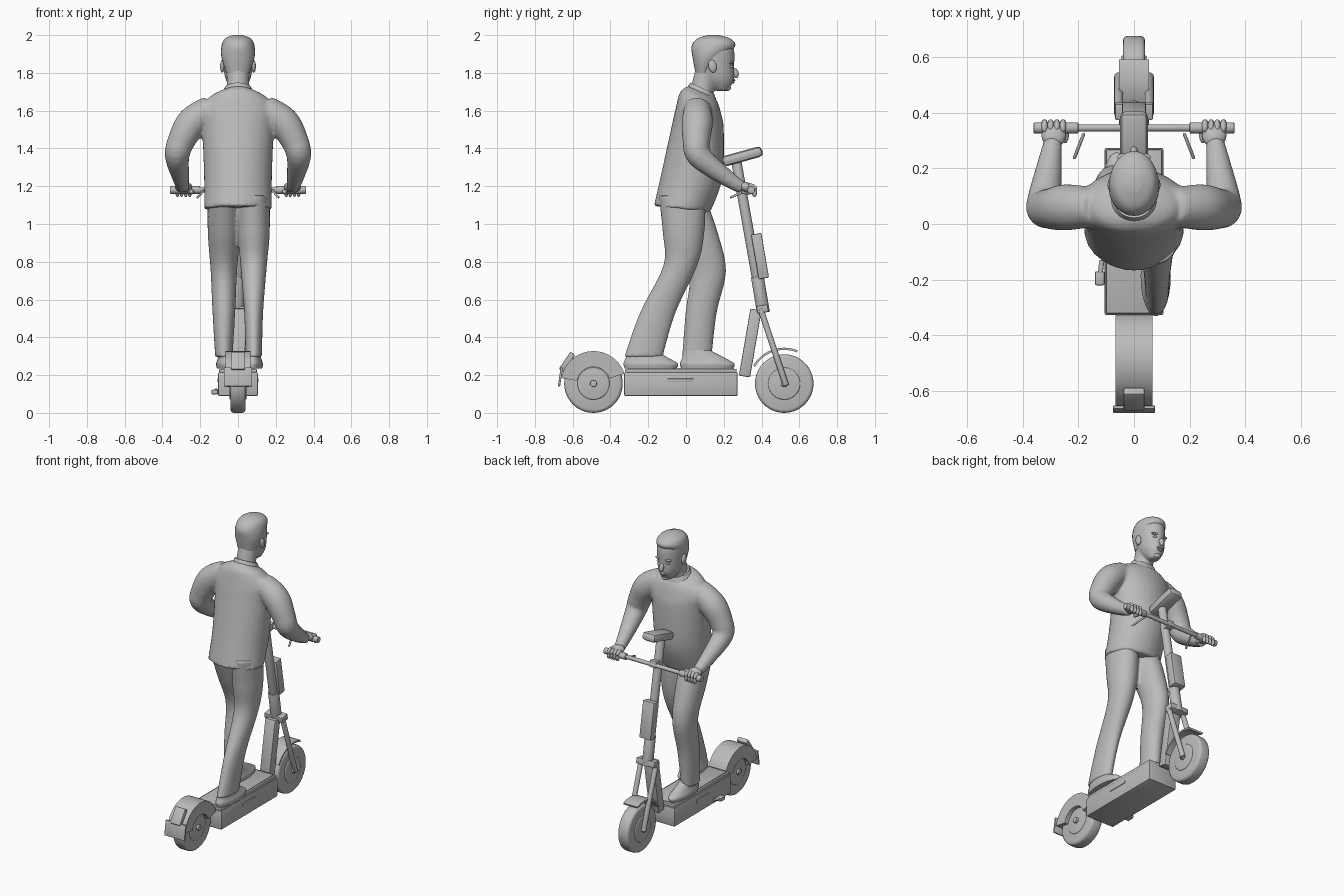
import bpy, bmesh
from math import pi, sin, cos, radians
from mathutils import Vector, Matrix

cube = bpy.data.objects.get("Cube")
if cube:
    bpy.data.objects.remove(cube)

tone = (.5, .5, .5, 1)
grey = bpy.data.materials.new("plain grey")
grey.use_nodes = True
grey.diffuse_color = tone
grey.node_tree.nodes["Principled BSDF"].inputs["Base Color"].default_value = tone


def finish(name, bm, sharp_angle=.6):
    """Turn a bmesh into a shaded object."""
    bmesh.ops.recalc_face_normals(bm, faces=bm.faces[:])
    mesh = bpy.data.meshes.new(name)
    bm.to_mesh(mesh)
    bm.free()
    mesh.materials.append(grey)
    mesh.shade_smooth()
    mesh.set_sharp_from_angle(angle=sharp_angle)
    result = bpy.data.objects.new(name, mesh)
    bpy.context.collection.objects.link(result)
    return result


def placed(centre, tilt):
    return Matrix.Translation(centre) @ Matrix.Rotation(tilt, 4, 'X')


def box(name, centre, size, tilt=0, bevel=.006):
    bm = bmesh.new()
    bmesh.ops.create_cube(bm, size=1, matrix=Matrix.Diagonal((*size, 1)))
    bmesh.ops.bevel(bm, geom=bm.edges[:], offset=bevel, segments=2, profile=.5, affect='EDGES')
    bm.transform(placed(centre, tilt))
    return finish(name, bm)


def rod(name, start, end, radius, bevel=.003, sides=32):
    start, end = Vector(start), Vector(end)
    way = end - start
    bm = bmesh.new()
    bmesh.ops.create_cone(bm, cap_ends=True, segments=sides, radius1=radius, radius2=radius,
                          depth=way.length)
    rims = [edge for edge in bm.edges if len({round(v.co.z, 4) for v in edge.verts}) == 1]
    bmesh.ops.bevel(bm, geom=rims, offset=bevel, segments=3, profile=.5, affect='EDGES')
    turn = Vector((0, 0, 1)).rotation_difference(way).to_matrix().to_4x4()
    bm.transform(Matrix.Translation((start + end) / 2) @ turn)
    return finish(name, bm)


def ball(name, centre, radii, tilt=0):
    bm = bmesh.new()
    bmesh.ops.create_uvsphere(bm, u_segments=20, v_segments=12, radius=1)
    bm.transform(placed(centre, tilt) @ Matrix.Diagonal((*radii, 1)))
    return finish(name, bm, pi)


def arch(name, centre, inner, outer, first, last, half_width):
    """Curved guard over a wheel, extruded across x."""
    steps = 24
    angles = [radians(first + (last - first) * i / steps) for i in range(steps + 1)]
    outline = [(outer, a) for a in angles] + [(inner, a) for a in reversed(angles)]
    bm = bmesh.new()
    corners = [bm.verts.new(centre + Vector((-half_width, radius * cos(a), radius * sin(a))))
               for radius, a in outline]
    side = bm.faces.new(corners)
    extruded = bmesh.ops.extrude_face_region(bm, geom=[side])["geom"]
    moved = [item for item in extruded if isinstance(item, bmesh.types.BMVert)]
    bmesh.ops.translate(bm, vec=(2 * half_width, 0, 0), verts=moved)
    return finish(name, bm)


def smooth_rings(rings, steps=5):
    """Curve through the given rings, adding rings in between."""
    points = [Vector(ring) for ring in rings]
    last = len(points) - 1
    slopes = [(points[min(i + 1, last)] - points[max(i - 1, 0)]) / 2 for i in range(last + 1)]
    curve = []
    for i in range(last):
        for step in range(steps):
            t = step / steps
            ease = t * t * (3 - 2 * t)
            curve.append(points[i].lerp(points[i + 1], ease)
                         + slopes[i] * t * (1 - t) ** 2 - slopes[i + 1] * t * t * (1 - t))
    return curve + [points[last]]


def loft(bm, rings, follow=False, sides=28):
    """Skin elliptical rings: x, y, z, half width, half depth, forward slope."""
    curve = smooth_rings(rings)
    rows = []
    for i, ring in enumerate(curve):
        x, y, z, half_width, half_depth, slope = ring
        turn = Matrix.Identity(3)
        if follow:
            way = curve[min(i + 1, len(curve) - 1)] - curve[max(i - 1, 0)]
            turn = Vector((0, 0, -1)).rotation_difference(Vector(way[:3])).to_matrix()
        row = []
        for k in range(sides):
            angle = 2 * pi * k / sides
            depth = half_depth * sin(angle)
            offset = Vector((half_width * cos(angle), depth, -depth * slope))
            row.append(bm.verts.new(Vector((x, y, z)) + turn @ offset))
        rows.append(row)
    for low, high in zip(rows, rows[1:]):
        for k in range(sides):
            bm.faces.new((low[k - 1], low[k], high[k], high[k - 1]))
    bm.faces.new(rows[0])
    bm.faces.new(rows[-1])


def upright(x, rings):
    """Level rings on the plane at x: y, z, half width, half depth."""
    return [(x, *ring, 0) for ring in rings]


def fuse(body, voxel):
    """Blend overlapping lofts into one smooth skin."""
    remesh = body.modifiers.new("fuse", 'REMESH')
    remesh.voxel_size = voxel
    remesh.use_smooth_shade = True
    body.modifiers.new("relax", 'SMOOTH').iterations = 5


def skin(name, *parts, follow=()):
    bm = bmesh.new()
    for part in parts:
        loft(bm, part)
    for part in follow:
        loft(bm, part, follow=True)
    return finish(name, bm, .9)


# Deck
deck_y = -.027
box("deck_body", (0, deck_y, .152), (.21, .6, .125))
box("deck_lid", (0, deck_y, .223), (.2, .59, .02))
box("deck_mat", (0, deck_y, .234), (.175, .56, .006), bevel=.001)
for side in (-1, 1):
    box("deck_slot", (side * .106, -.03, .172), (.006, .14, .018), bevel=.002)
rod("kickstand", (-.115, -.13, .12), (-.125, -.21, .11), .009)
box("kickstand_foot", (-.123, -.195, .11), (.035, .05, .025))

# Wheels
wheel_radius = .155
front_hub = Vector((0, .52, wheel_radius))
rear_hub = Vector((0, -.49, wheel_radius))
for end, hub in (("front", front_hub), ("rear", rear_hub)):
    for part, half_width, radius, bevel in (("tyre", .04, wheel_radius, .018),
                                            ("hub", .045, .085, .006), ("axle", .06, .018, .003)):
        reach = Vector((half_width, 0, 0))
        rod(f"{end}_{part}", hub - reach, hub + reach, radius, bevel, sides=48)

# Guards, tail light and rear plate
arch("rear_guard", rear_hub, .088, .172, 18, 170, .066)
arch("front_guard", front_hub, .178, .19, 68, 150, .053)
box("tail_light", (0, -.63, .27), (.075, .03, .11), tilt=-.6)
box("rear_plate", (0, -.665, .19), (.15, .012, .1), tilt=-.15, bevel=.003)

# Fork and stem
stem_tilt = .17
for side in (-1, 1):
    fork_x = side * .055
    rod("fork_leg", (fork_x, .395, .55), (fork_x, .53, .145), .016)
box("fork_crown", (0, .405, .55), (.136, .06, .04), stem_tilt)
rod("lower_stem", (0, .41, .53), (0, .378, .72), .034)
rod("upper_stem", (0, .385, .66), (0, .265, 1.34), .027)
box("stem_battery", (0, .392, .83), (.085, .055, .24), stem_tilt)
box("stem_strut", (0, .34, .37), (.075, .06, .36), -stem_tilt)

# Handlebar
bar_y, bar_z = .345, 1.18
rod("handlebar", (-.35, bar_y, bar_z), (.35, bar_y, bar_z), .013)
box("handlebar_clamp", (0, bar_y - .03, bar_z), (.05, .08, .045), stem_tilt)
box("headlight_pod", (0, .298, 1.358), (.1, .22, .056), tilt=.27, bevel=.022)
for side in (-1, 1):
    rod("grip", (side * .2, bar_y, bar_z), (side * .36, bar_y, bar_z), .02)
    rod("brake_lever", (side * .18, .325, bar_z), (side * .215, .235, 1.14), .006)

# Shirt: torso and arms fused together
torso = [(0, -.02, 1.08, .18, .15, .1), (0, .03, 1.25, .18, .165, 0), (0, .06, 1.5, .19, .14, 0),
         (0, .065, 1.6, .2, .12, .1), (0, .07, 1.67, .15, .1, .3), (0, .085, 1.7, .075, .07, .45)]
arm = [(.14, .06, 1.615, .07), (.24, .06, 1.54, .083), (.3, .055, 1.44, .073),
       (.322, .07, 1.36, .065), (.305, .2, 1.255, .047), (.29, .3, 1.19, .033)]
arms = [[(side * x, y, z, radius, radius, 0) for x, y, z, radius in arm] for side in (-1, 1)]
fuse(skin("shirt_and_arms", torso, follow=arms), .011)
neck_y, neck_slope = .085, .45
skin("collar", [(0, neck_y, 1.695, .082, .074, neck_slope),
                (0, neck_y, 1.72, .07, .063, neck_slope)])

# Hands gripping the bar
for side in (-1, 1):
    ball("palm", (side * .288, bar_y - .027, bar_z + .015), (.044, .045, .027), tilt=-.3)
    ball("thumb", (side * .247, bar_y - .02, bar_z - .01), (.014, .035, .014))
    for finger in range(4):
        x = side * (.255 + .022 * finger)
        ball("finger", (x, bar_y + .007, bar_z + .015), (.012, .026, .016), tilt=-.5)
        ball("fingertip", (x, bar_y + .017, bar_z - .012), (.011, .014, .025))

# Trousers: hip, thigh, knee, shin, hem
back_leg = [(-.02, 1.15, .085, .125), (-.013, .95, .085, .11), (-.03, .78, .07, .09),
            (-.15, .53, .05, .095), (-.226, .295, .044, .103)]
front_leg = [(-.02, 1.15, .085, .12), (.055, .95, .085, .115), (.115, .75, .07, .097),
             (.08, .53, .06, .083), (.057, .295, .046, .079)]
fuse(skin("trousers", upright(.083, back_leg), upright(-.075, front_leg)), .01)

# Shoes
for name, x, y in (("back_shoe", .078, -.187), ("front_shoe", -.062, .112)):
    skin(name, upright(x, [(y, .236, .05, .138), (y, .26, .054, .144),
                           (y - .015, .285, .046, .12), (y - .05, .33, .036, .07)]))

# Head, neck and hair
neck = [(.08, 1.67, .065, .062), (.09, 1.73, .06, .062), (.115, 1.82, .06, .065)]
skull = [(.19, 1.705, .03, .032), (.17, 1.76, .063, .083), (.155, 1.83, .078, .1),
         (.147, 1.92, .082, .108), (.145, 1.97, .065, .085), (.145, 1.985, .03, .04)]
hair = [(.09, 1.8, .06, .04), (.115, 1.88, .087, .08), (.145, 1.94, .088, .115),
        (.148, 1.98, .07, .09), (.145, 2, .025, .03)]
fuse(skin("head", upright(0, neck), upright(0, skull)), .008)
skin("hair", upright(0, hair))

# Face
ball("nose", (0, .26, 1.8), (.014, .018, .028), tilt=.35)
ball("upper_lip", (0, .25, 1.762), (.025, .011, .007))
ball("lower_lip", (0, .246, 1.75), (.02, .011, .007))
ball("chin", (0, .218, 1.72), (.025, .02, .016))
for side in (-1, 1):
    ball("brow", (side * .034, .24, 1.853), (.026, .014, .007))
    ball("eye", (side * .033, .24, 1.833), (.015, .011, .008))
    ball("ear", (side * .083, .14, 1.835), (.012, .022, .034), tilt=.2)
